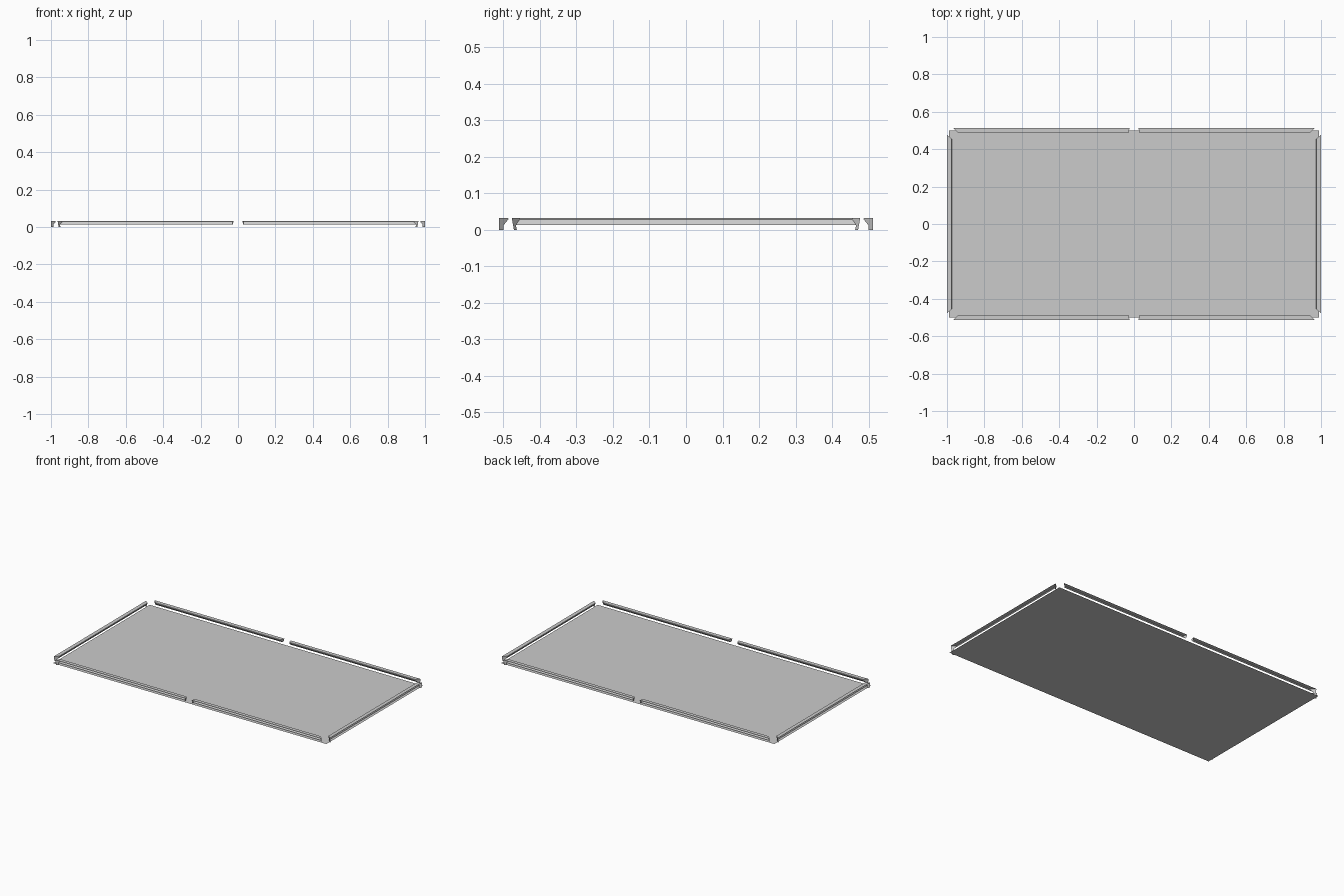
import bpy, bmesh
from mathutils import Vector

if "Cube" in bpy.data.objects:
    bpy.data.objects.remove(bpy.data.objects["Cube"])

# Cushion section as (inset from the outer edge, height): top, nose, undercut
PROFILE = [(0.0, 0.033), (0.025, 0.033), (0.026, 0.029), (0.013, 0.013)]


def make(name, bm):
    bmesh.ops.remove_doubles(bm, verts=bm.verts, dist=1e-5)
    me = bpy.data.meshes.new(name)
    bm.to_mesh(me)
    bm.free()
    ob = bpy.data.objects.new(name, me)
    bpy.context.collection.objects.link(ob)


def cushion(name, a, b, place, cut_a, cut_b, leg_a, leg_b):
    """Open-backed rail from a to b; place maps (along, inset, z) to the table."""
    bm = bmesh.new()

    def ring(end, cut):
        return [bm.verts.new(place(end + cut * d / 0.026, d, z)) for d, z in PROFILE]

    ra, rb = ring(a, cut_a), ring(b, -cut_b)
    for i in range(3):
        bm.faces.new((ra[i], rb[i], rb[i + 1], ra[i + 1]))
    # End caps, reaching down to the bed at the corner pockets
    for r, end, cut, leg in ((ra, a, cut_a, leg_a), (rb, b, -cut_b, leg_b)):
        s = 1 if cut > 0 else -1
        if leg:
            low = [bm.verts.new(place(end + cut * 0.5 + s * 0.003, 0.013, 0)),
                   bm.verts.new(place(end + s * 0.006, 0, 0))]
        else:
            low = [bm.verts.new(place(end + s * 0.005, 0, 0.013))]
        bm.faces.new(r + low)
    bmesh.ops.recalc_face_normals(bm, faces=bm.faces)
    make(name, bm)


# Playing bed: thin sheet with corners and side pockets left open between rails
bm = bmesh.new()
bm.faces.new([bm.verts.new((x, y, 0)) for x, y in
              ((-0.99, -0.5), (0.99, -0.5), (0.99, 0.5), (-0.99, 0.5))])
make("bed", bm)

# Two rails on each long side, one on each short side
for s, side in ((-1, "front"), (1, "back")):
    for m, half in ((-1, "left"), (1, "right")):
        cushion(f"{side}_{half}_cushion", 0.023, 0.965,
                lambda t, d, z: Vector((m * t, s * (0.512 - d), z)),
                0.008, 0.026, False, True)
for s, side in ((-1, "left"), (1, "right")):
    cushion(f"{side}_end_cushion", -0.477, 0.477,
            lambda t, d, z: Vector((s * (1.0 - d), t, z)),
            0.022, 0.022, True, True)
